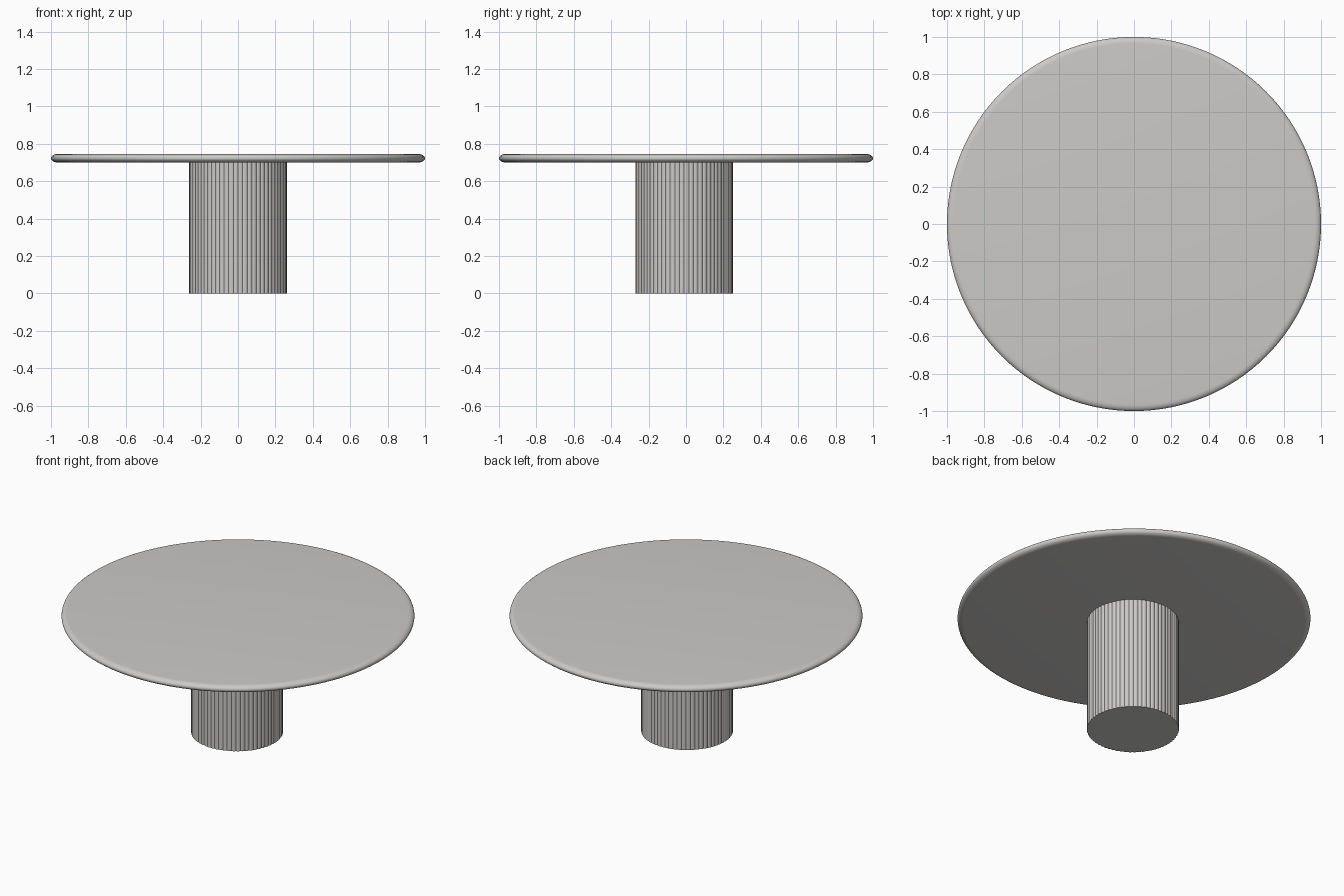
import bpy, bmesh, math

if "Cube" in bpy.data.objects:
    bpy.data.objects.remove(bpy.data.objects["Cube"])

TOP_Z, UNDER_Z = 0.745, 0.70
COLUMN_Y = -0.01

grey = bpy.data.materials.new("warm light grey")
grey.diffuse_color = (0.60, 0.59, 0.575, 1)
grey.use_nodes = True
grey.node_tree.nodes["Principled BSDF"].inputs["Base Color"].default_value = grey.diffuse_color


def finish(bm, name, angle):
    bmesh.ops.recalc_face_normals(bm, faces=bm.faces)
    mesh = bpy.data.meshes.new(name)
    bm.to_mesh(mesh)
    bm.free()
    mesh.materials.append(grey)
    ob = bpy.data.objects.new(name, mesh)
    bpy.context.collection.objects.link(ob)
    bpy.ops.object.select_all(action='DESELECT')
    ob.select_set(True)
    bpy.context.view_layer.objects.active = ob
    bpy.ops.object.shade_smooth_by_angle(angle=math.radians(angle))
    return ob


def stack(rings):
    """Join equal rings of points into a capped solid."""
    bm = bmesh.new()
    loops = [[bm.verts.new(p) for p in ring] for ring in rings]
    n = len(loops[0])
    for a, b in zip(loops, loops[1:]):
        for i in range(n):
            j = (i + 1) % n
            bm.faces.new((a[i], a[j], b[j], b[i]))
    bm.faces.new(loops[0][::-1])
    bm.faces.new(loops[-1])
    return bm


# Round table top with a softly rounded edge
half, reach, mid = (TOP_Z - UNDER_Z) / 2, 0.035, (TOP_Z + UNDER_Z) / 2
rings = []
for k in range(13):
    t = -math.pi / 2 + math.pi * k / 12
    r, z = 1 - reach + reach * math.cos(t), mid + half * math.sin(t)
    rings.append([(r * math.cos(2 * math.pi * i / 128),
                   r * math.sin(2 * math.pi * i / 128), z) for i in range(128)])
finish(stack(rings), "table_top", 40)

# Pedestal column with fine shallow ribs
RIBS, STEPS, RADIUS, DEPTH = 64, 6, 0.261, 0.004
profile = []
for i in range(RIBS * STEPS):
    a = 2 * math.pi * i / (RIBS * STEPS)
    r = RADIUS - DEPTH + DEPTH * math.sin(math.pi * (i % STEPS) / STEPS)
    profile.append((r * math.cos(a), COLUMN_Y + r * math.sin(a)))
finish(stack([[(x, y, z) for x, y in profile] for z in (0, UNDER_Z + 0.002)]),
       "ribbed_pedestal", 40)
